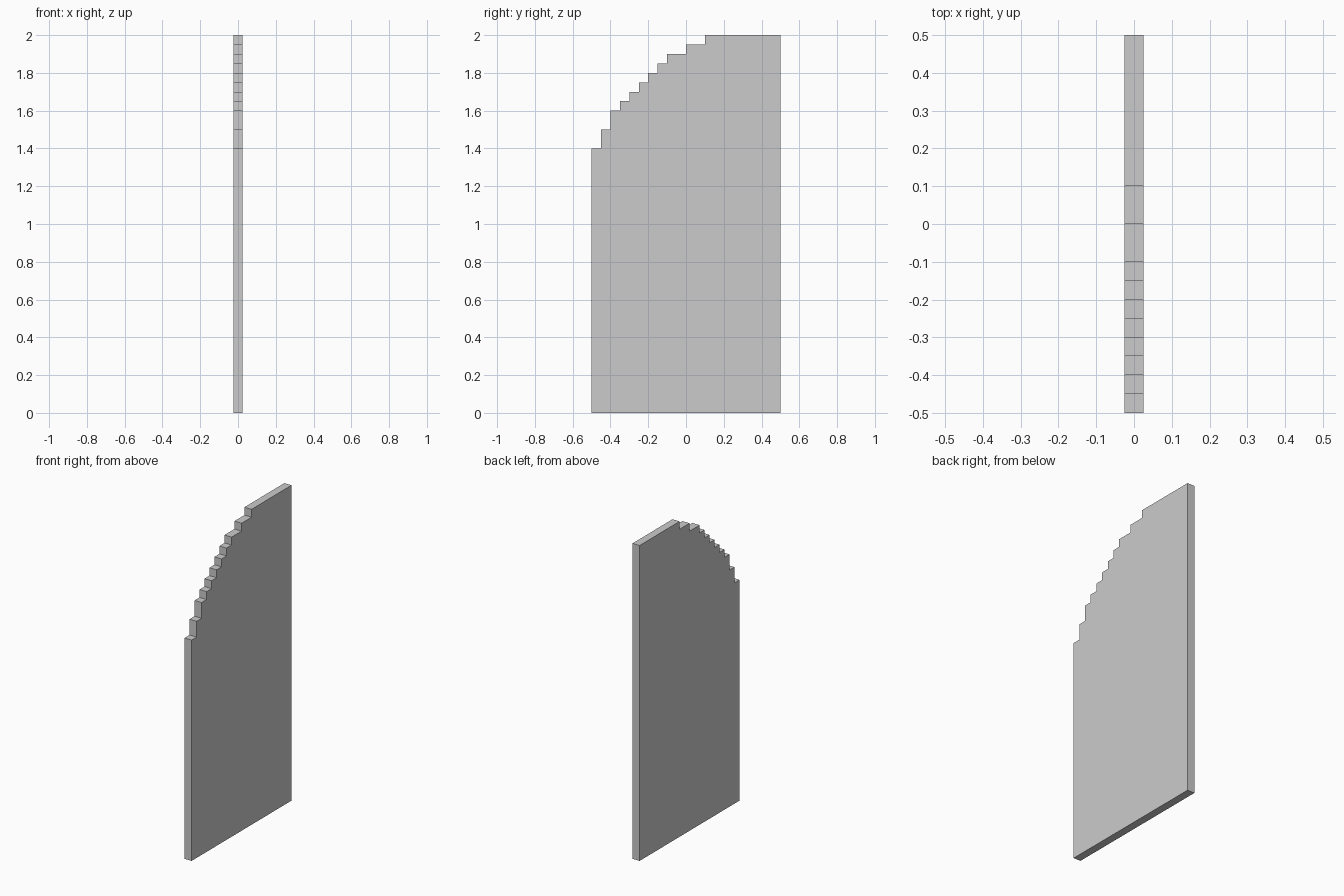
import bpy, bmesh

if "Cube" in bpy.data.objects:
    bpy.data.objects.remove(bpy.data.objects["Cube"])

THICK = 0.05

# Steps of the rounded corner: (y where the step starts, height of its tread)
steps = [(-0.5, 1.4), (-0.45, 1.5), (-0.4, 1.6), (-0.35, 1.65), (-0.3, 1.7),
         (-0.25, 1.75), (-0.2, 1.8), (-0.15, 1.85), (-0.1, 1.9), (0.0, 1.95), (0.1, 2.0)]

# Side outline: base, stepped corner, straight back edge
outline = [(0.5, 0.0), (-0.5, 0.0)]
ends = [y for y, _ in steps[1:]] + [0.5]
for (y, z), y_end in zip(steps, ends):
    outline += [(y, z), (y_end, z)]

# Panel: outline extruded through its thickness
bm = bmesh.new()
face = bm.faces.new([bm.verts.new((-THICK / 2, y, z)) for y, z in outline])
ext = bmesh.ops.extrude_face_region(bm, geom=[face])
verts = [g for g in ext["geom"] if isinstance(g, bmesh.types.BMVert)]
bmesh.ops.translate(bm, verts=verts, vec=(THICK, 0, 0))
bmesh.ops.recalc_face_normals(bm, faces=bm.faces)

mesh = bpy.data.meshes.new("stepped_panel")
bm.to_mesh(mesh)
bm.free()
panel = bpy.data.objects.new("stepped_panel", mesh)
bpy.context.collection.objects.link(panel)
